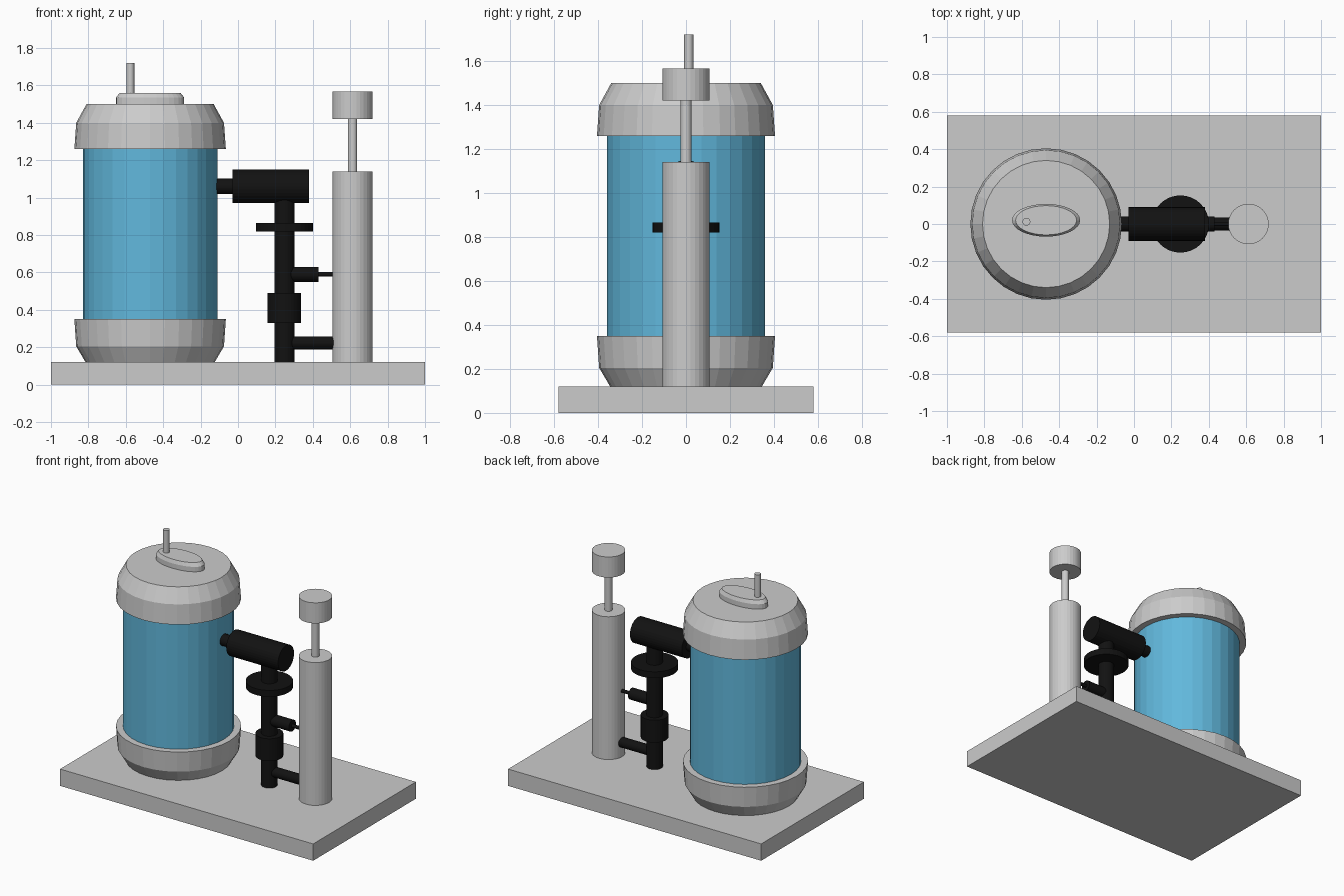
import bpy, bmesh
from math import cos, sin, pi

if "Cube" in bpy.data.objects:
    bpy.data.objects.remove(bpy.data.objects["Cube"])


def material(name, color):
    m = bpy.data.materials.new(name)
    m.diffuse_color = color
    m.use_nodes = True
    m.node_tree.nodes["Principled BSDF"].inputs["Base Color"].default_value = m.diffuse_color
    return m


BLACK = material("black", (0.006, 0.006, 0.006, 1))
BLUE = material("blue", (0.12, 0.48, 0.72, 1))


def finish(name, bm, mat):
    bmesh.ops.recalc_face_normals(bm, faces=bm.faces)
    mesh = bpy.data.meshes.new(name)
    bm.to_mesh(mesh)
    bm.free()
    obj = bpy.data.objects.new(name, mesh)
    bpy.context.collection.objects.link(obj)
    if mat:
        mesh.materials.append(mat)
    return obj


def turned(name, origin, profile, mat=None, axis="Z", squash=1.0, sides=32):
    """Closed solid lofted through (radius, distance) rings along an axis."""
    bm = bmesh.new()
    rings = []
    for r, d in profile:
        ring = []
        for i in range(sides):
            a = 2 * pi * i / sides
            u, v = r * cos(a), r * sin(a) * squash
            ring.append(bm.verts.new((u, v, d) if axis == "Z" else (d, u, v)))
        rings.append(ring)
    for lo, hi in zip(rings, rings[1:]):
        for i in range(sides):
            j = (i + 1) % sides
            bm.faces.new((lo[i], lo[j], hi[j], hi[i]))
    bm.faces.new(rings[0])
    bm.faces.new(rings[-1])
    obj = finish(name, bm, mat)
    obj.location = origin
    return obj


def rod(name, x, z, r, length, mat=None, axis="Z", y=0.0):
    return turned(name, (x, y, z), [(r, 0), (r, length)], mat, axis)


# Base plate
bm = bmesh.new()
bmesh.ops.create_cube(bm, size=1)
bmesh.ops.scale(bm, vec=(2, 1.16, 0.12), verts=bm.verts)
finish("base_plate", bm, None).location = (0, 0, 0.06)

# Tank body with mirrored end caps
TX = -0.47
rod("tank_body", TX, 0.30, 0.36, 1.01, BLUE)
turned("tank_bottom_cap", (TX, 0, 0),
       [(0.345, 0.12), (0.395, 0.205), (0.405, 0.35)])
turned("tank_top_cap", (TX, 0, 0),
       [(0.405, 1.26), (0.395, 1.40), (0.34, 1.50)])

# Oval hatch and its pin
turned("hatch", (TX, 0.02, 0),
       [(0.182, 1.50), (0.182, 1.535), (0.163, 1.56)], squash=0.48)
rod("hatch_pin", -0.575, 1.55, 0.021, 0.17, y=0.012)

# Pump head and vertical pipe assembly
PX = 0.248
rod("tank_outlet", -0.13, 1.06, 0.041, 0.12, BLACK, "X")
rod("pump_head", -0.03, 1.06, 0.09, 0.41, BLACK, "X")
rod("riser_pipe", PX, 0.12, 0.053, 0.90, BLACK)
rod("flange", PX, 0.82, 0.153, 0.045, BLACK)
rod("coupling", PX, 0.33, 0.09, 0.16, BLACK)

# Side connections to the column
rod("side_valve", PX, 0.59, 0.04, 0.182, BLACK, "X")
rod("side_valve_stem", 0.42, 0.59, 0.012, 0.10, BLACK, "X")
rod("lower_pipe", PX, 0.223, 0.035, 0.27, BLACK, "X")

# Column with plunger
CX = 0.612
rod("column", CX, 0.12, 0.108, 1.02)
rod("plunger_rod", CX, 1.13, 0.025, 0.30)
rod("plunger_knob", CX, 1.42, 0.108, 0.147)
